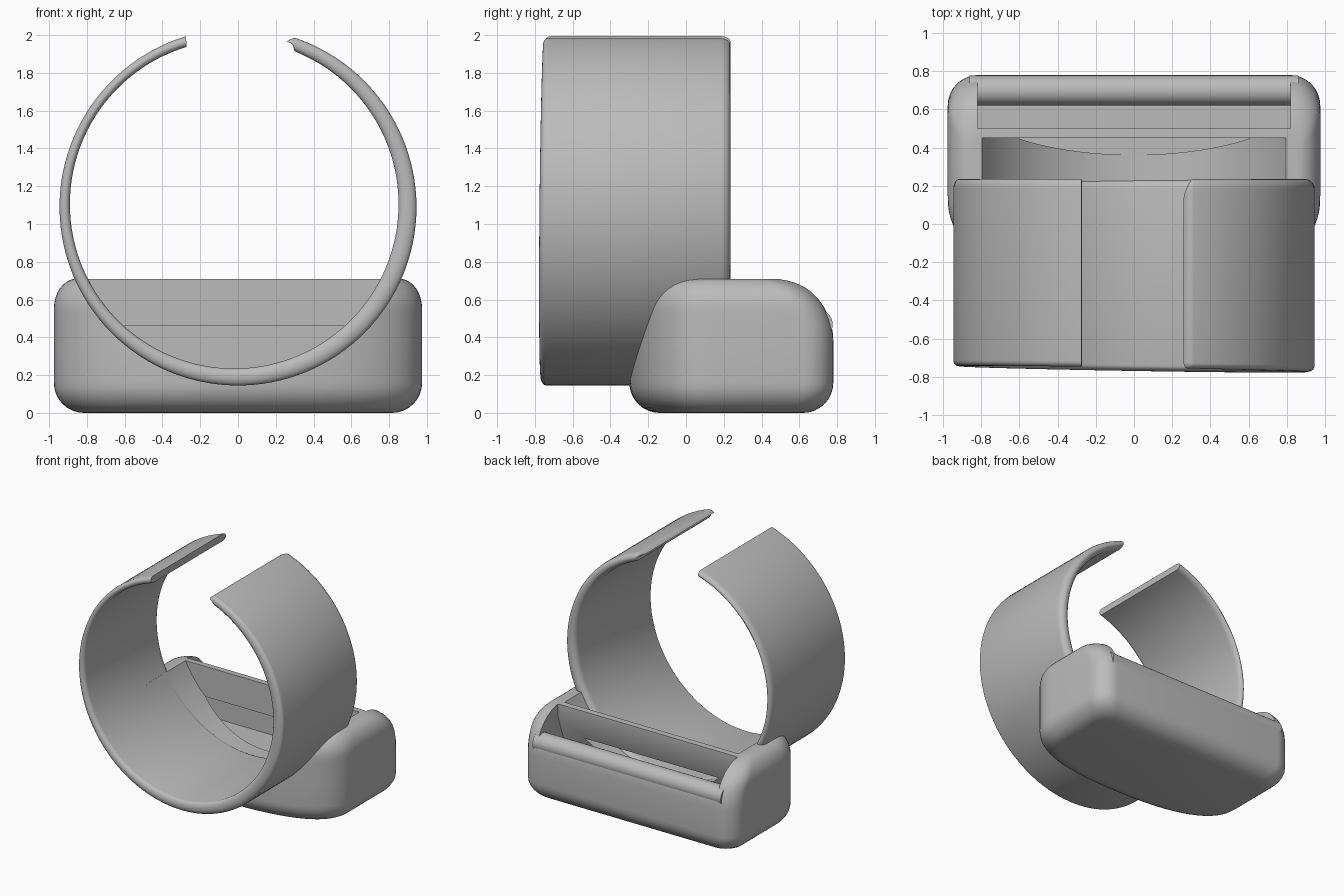
import bpy, bmesh
from math import sin, cos, pi, sqrt, radians

cube = bpy.data.objects.get("Cube")
if cube:
    bpy.data.objects.remove(cube)

grey = bpy.data.materials.new("plain_grey")
grey.use_nodes = True
grey.diffuse_color = (0.5, 0.5, 0.5, 1)
grey.node_tree.nodes["Principled BSDF"].inputs["Base Color"].default_value = (0.5, 0.5, 0.5, 1)


def loft(name, loops):
    """Skin closed loops of equal length and cap both ends."""
    bm = bmesh.new()
    rows = [[bm.verts.new(p) for p in loop] for loop in loops]
    n = len(rows[0])
    for a, b in zip(rows, rows[1:]):
        for i in range(n):
            j = (i + 1) % n
            bm.faces.new((a[i], a[j], b[j], b[i]))
    bm.faces.new(rows[0])
    bm.faces.new(rows[-1])
    bmesh.ops.recalc_face_normals(bm, faces=bm.faces)
    mesh = bpy.data.meshes.new(name)
    bm.to_mesh(mesh)
    bm.free()
    mesh.materials.append(grey)
    ob = bpy.data.objects.new(name, mesh)
    bpy.context.collection.objects.link(ob)
    return ob


def prism_x(name, profile, half):
    """Extrude a (y, z) profile along x."""
    return loft(name, [[(x, y, z) for y, z in profile] for x in (-half, half)])


def rod(name, axis, radius, a, b, u, v, n=96):
    """Cylinder along x or y."""
    def point(t, k):
        c, s = u + radius * cos(2 * pi * k / n), v + radius * sin(2 * pi * k / n)
        return (t, c, s) if axis == "x" else (c, t, s)
    return loft(name, [[point(t, k) for k in range(n)] for t in (a, b)])


def smooth(ob):
    bpy.ops.object.select_all(action="DESELECT")
    ob.select_set(True)
    bpy.context.view_layer.objects.active = ob
    bpy.ops.object.shade_smooth_by_angle(angle=radians(35))


# Open band: rounded section swept round, slightly thicker on the +x side
def band_loop(s):
    wide, mid = 2 * pi - 0.295, 0.04
    grow = sqrt(max(0.0004, 1 - (1 - min(1, s / mid * 2 * pi)) ** 2))
    loop = []
    section = [(0.5 + 0.5 * cos(k * pi / 10), sin(k * pi / 10), 1) for k in range(11)]
    section += [(0.5 - 0.5 * cos(k * pi / 10), -sin(k * pi / 10), -1) for k in range(11)]
    for t, bulge, end in section:
        start = 0.352 + (0.301 - 0.352) * t
        ang = start + (wide - start) * s
        t = 0.5 + (t - 0.5) * grow
        radius, cx, cz = 0.87 + 0.075 * t, -0.02 * (1 - t), 1.105 - 0.015 * t
        if end > 0:
            y = 0.185 + 0.05 * bulge - 0.06 * (1 - grow)
        else:
            y = -0.73 + 0.03 * bulge - 0.018 * cos(ang - 2.1)
        loop.append((cx + radius * sin(ang), y, cz + radius * cos(ang)))
    return loop


steps = [mid * 0.0064 / 8 for mid in range(8)] + [0.0064 + 0.9936 * k / 110 for k in range(111)]
band = loft("open_band", [band_loop(s) for s in steps])
smooth(band)


# Base body: bowed front, rounded back corners, stacked with rounded edges
def footprint(z, inset, back):
    w, r = 0.975 - inset, 0.16 - 0.3 * inset
    pts = []
    for k in range(49):
        a = pi + pi * k / 48
        c, s = cos(a), abs(sin(a))
        x = w * (1 if c > 0 else -1) * abs(c) ** 0.8
        pts.append((x, 0.15 - (0.45 - inset) * s ** 0.8, z))
    for side in (1, -1):
        for k in range(9):
            a = k * pi / 16 if side > 0 else pi / 2 + k * pi / 16
            pts.append((side * (w - r) + r * cos(a), back - r + r * sin(a), z))
    return pts


layers = []
for k in range(9):
    a = k * pi / 16
    layers.append((0.16 * (1 - sin(a)), 0.16 * (1 - cos(a))))
layers = [footprint(z, i, 0.78 - i) for i, z in layers]
for k in range(15):
    a = k * pi / 28
    z = 0.38 + 0.33 * sin(a)
    up = min(1, max(0, (z - 0.55) / 0.16))
    layers.append(footprint(z, 0.12 * (1 - sqrt(1 - up * up)), 0.78 - 0.3 * (1 - cos(a))))
base = loft("base_tray", layers)

# Cutters: band saddle, rear pocket with a sloped front, lowered back wall
cutters = [
    rod("saddle_cutter", "y", 0.885, -1, 0.45, 0, 1.1),
    prism_x("pocket_cutter", [(0.36, 0.21), (0.62, 0.21), (0.62, 1), (0.5, 1), (0.5, 0.6)], 0.82),
    prism_x("wall_cutter", [(0.6, 0.47), (1, 0.47), (1, 1), (0.6, 1)], 0.82),
]
for cutter in cutters:
    mod = base.modifiers.new(cutter.name, "BOOLEAN")
    mod.operation = "DIFFERENCE"
    mod.solver = "EXACT"
    mod.object = cutter
    bpy.context.view_layer.objects.active = base
    bpy.ops.object.modifier_apply(modifier=mod.name)
    bpy.data.objects.remove(cutter)
smooth(base)

# Rounded rim along the top of the back wall
rim = rod("back_wall_rim", "x", 0.078, -0.86, 0.86, 0.699, 0.468, 32)
smooth(rim)
